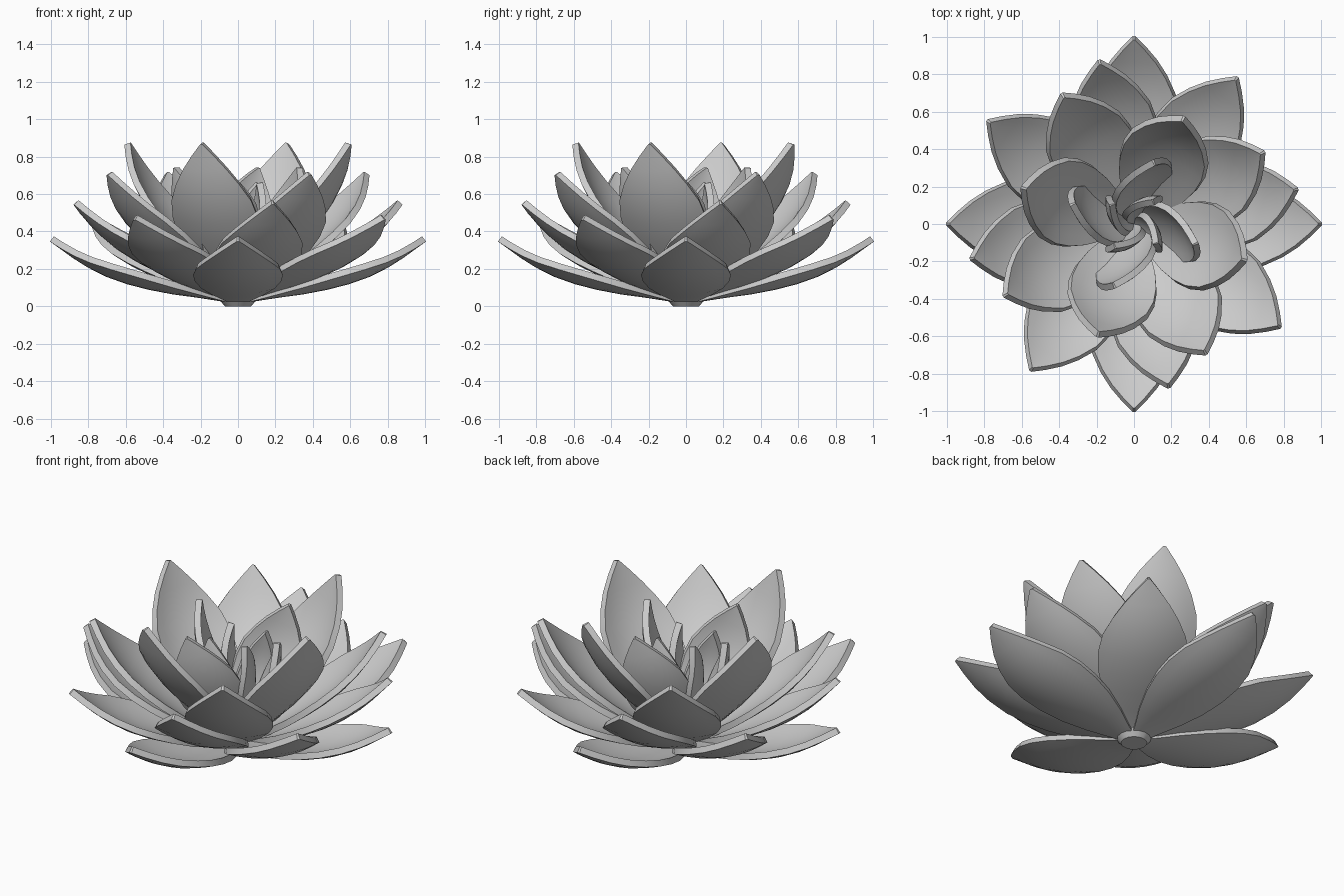
import bpy, bmesh
from math import radians, sin, cos, pi, hypot, atan2
from mathutils import Matrix, Vector

if "Cube" in bpy.data.objects:
    bpy.data.objects.remove(bpy.data.objects["Cube"])

LENGTH = 1.066
BASE_Z = 0.025
THICK = 0.035

# petal outline and centre line: (distance, half width, sag)
PROFILE = [(0.0, 0.03, 0.0), (0.10, 0.075, -0.012), (0.22, 0.14, -0.033), (0.35, 0.195, -0.058),
           (0.48, 0.228, -0.076), (0.60, 0.238, -0.085), (0.72, 0.222, -0.083), (0.83, 0.175, -0.067),
           (0.92, 0.122, -0.045), (1.0, 0.062, -0.02), (LENGTH, 0.006, 0.0)]
ACROSS = 8


def petal(name, radius, height, azimuth, twist=0, width=1.0):
    """One cupped petal whose tip lands at the given radius, height and azimuth."""
    scale = hypot(radius, height - BASE_Z) / LENGTH
    tilt = atan2(height - BASE_Z, radius)
    bm = bmesh.new()
    rows = []
    for d, w, sag in PROFILE:
        row = []
        for i in range(ACROSS + 1):
            u = 2 * i / ACROSS - 1
            cup = 0.9 * w * w * u * u
            row.append(bm.verts.new((d, u * w * width, sag + cup)))
        rows.append(row)
    for a, b in zip(rows, rows[1:]):
        for i in range(ACROSS):
            bm.faces.new((a[i], b[i], b[i + 1], a[i + 1]))
    m = (Matrix.Translation((0, 0, BASE_Z)) @ Matrix.Rotation(radians(azimuth), 4, 'Z')
         @ Matrix.Rotation(-tilt, 4, 'Y') @ Matrix.Rotation(radians(twist), 4, 'X')
         @ Matrix.Scale(scale, 4))
    bmesh.ops.transform(bm, matrix=m, verts=bm.verts)
    mesh = bpy.data.meshes.new(name)
    bm.to_mesh(mesh)
    bm.free()
    ob = bpy.data.objects.new(name, mesh)
    bpy.context.collection.objects.link(ob)
    solid = ob.modifiers.new("thickness", 'SOLIDIFY')
    solid.thickness = THICK
    solid.offset = 0
    bpy.ops.object.select_all(action='DESELECT')
    ob.select_set(True)
    bpy.context.view_layer.objects.active = ob
    bpy.ops.object.modifier_apply(modifier="thickness")
    bpy.ops.object.shade_smooth_by_angle(angle=radians(40))
    return ob


# rings from the outside in: tip radius, tip height, start azimuth, twist, width
RINGS = [
    ("outer_petal", 0.995, 0.36, 0, 0, 1),
    ("second_petal", 0.95, 0.475, 54.8, 0, 1),
    ("third_petal", 0.885, 0.555, 12, 0, 1),
    ("fourth_petal", 0.785, 0.71, 29, 0, 1),
    ("tall_petal", 0.62, 0.87, 0, 0, 1),
    ("inner_petal", 0.345, 0.74, -18, 46, 1),
    ("bud_petal", 0.155, 0.66, 48, 60, 0.7),
]
for name, r, z, az, twist, width in RINGS:
    # the tall ring is slightly uneven around the flower
    angles = [-18, 65, 162, 252] if name == "tall_petal" else [az + 90 * k for k in range(4)]
    for k, a in enumerate(angles):
        petal(f"{name}_{k + 1}", r, z, a, twist, width)

# small closed base where the petals meet
bpy.ops.mesh.primitive_cone_add(vertices=16, radius1=0.07, radius2=0.1, depth=0.035, location=(0, 0, 0.0175))
bpy.context.object.name = "flower_base"
bpy.ops.object.shade_smooth_by_angle(angle=radians(30))
